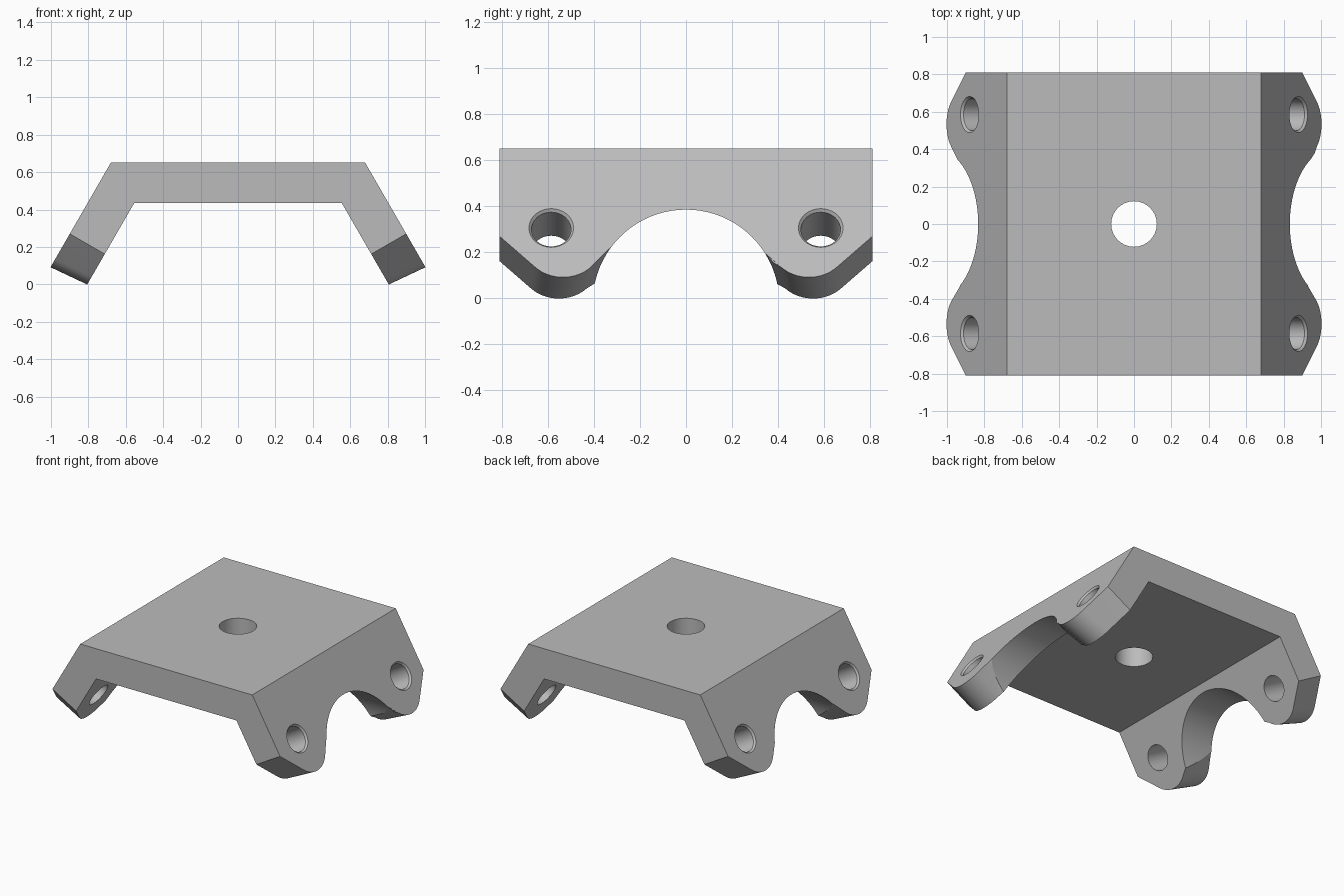
import bpy, bmesh, math
from mathutils import Vector

if "Cube" in bpy.data.objects:
    bpy.data.objects.remove(bpy.data.objects["Cube"])

grey = bpy.data.materials.new("plain_grey")
grey.use_nodes = True
colour = (0.5, 0.5, 0.5, 1)
grey.diffuse_color = colour
grey.node_tree.nodes["Principled BSDF"].inputs["Base Color"].default_value = colour

HALF_DEPTH, TOP_X, TOP_Z = 0.81, 0.68, 0.65
THICK = 0.216
SLOPE = math.radians(60)
DOWN = Vector((math.cos(SLOPE), 0, -math.sin(SLOPE)))
OUT = Vector((math.sin(SLOPE), 0, math.cos(SLOPE)))


def loft(name, rings):
    """Closed solid skinned through rings with equal point counts."""
    bm = bmesh.new()
    loops = [[bm.verts.new(p) for p in ring] for ring in rings]
    n = len(loops[0])
    bm.faces.new(loops[0])
    bm.faces.new(loops[-1])
    for a, b in zip(loops, loops[1:]):
        for i in range(n):
            j = (i + 1) % n
            bm.faces.new((a[i], a[j], b[j], b[i]))
    bmesh.ops.recalc_face_normals(bm, faces=bm.faces)
    mesh = bpy.data.meshes.new(name)
    bm.to_mesh(mesh)
    bm.free()
    mesh.materials.append(grey)
    obj = bpy.data.objects.new(name, mesh)
    bpy.context.collection.objects.link(obj)
    return obj


def on_flange(side, y, s, h):
    """Point at y, s down the sloped outer face and h out from it."""
    p = Vector((TOP_X, y, TOP_Z)) + DOWN * s + OUT * h
    p.x *= side
    return p


def circle(count):
    return [(math.cos(t), math.sin(t))
            for t in (2 * math.pi * i / count for i in range(count))]


def cut(body, cutter):
    cutter.hide_render = True
    mod = body.modifiers.new(cutter.name, "BOOLEAN")
    mod.operation = "DIFFERENCE"
    mod.solver = "EXACT"
    mod.object = cutter
    bpy.context.view_layer.objects.active = body
    bpy.ops.object.modifier_apply(modifier=mod.name)
    bpy.data.objects.remove(cutter)


# Bent plate: flat top with two sloped flanges
half = [on_flange(1, 0, 0, 0), on_flange(1, 0, 0.78, 0),
        on_flange(1, 0, 0.78, -THICK), Vector((0.555, 0, TOP_Z - THICK))]
profile = half + [Vector((-p.x, 0, p.z)) for p in reversed(half)]
body = loft("mounting_bracket", [[p + Vector((0, y, 0)) for p in profile]
                                 for y in (-HALF_DEPTH, HALF_DEPTH)])


# Rounded lobes along the lower flange edges
def lobe_edge(h):
    inset = -h / THICK
    cy, cs, r = 0.534 + 0.018 * inset, 0.475 - 0.018 * inset, 0.17
    pts = [(0.9, 0.349), (HALF_DEPTH, 0.439)]
    for i in range(17):
        a = math.radians(45 + 90 * i / 16)
        pts.append((cy + r * math.cos(a), cs + r * math.sin(a)))
    pts.append((0.3, 0.481))
    return pts + [(-y, s) for y, s in reversed(pts)] + [(-0.9, 1), (0.9, 1)]


for side in (-1, 1):
    cut(body, loft("edge_cutter", [[on_flange(side, y, s, h) for y, s in lobe_edge(h)]
                                   for h in (0.1, -0.3)]))

# Arch running straight through both flanges
cut(body, loft("arch_cutter", [[(x, 0.405 * c, -0.02 + 0.405 * s) for c, s in circle(80)]
                               for x in (-1.5, 1.5)]))

# Countersunk bolt holes square to the flanges
for side in (-1, 1):
    for y in (-0.585, 0.585):
        steps = ((0.03, 0.097), (0, 0.097), (-0.012, 0.086), (-0.3, 0.086))
        cut(body, loft("bolt_cutter", [[on_flange(side, y + r * c, 0.398 + r * s, h)
                                        for c, s in circle(32)] for h, r in steps]))

# Central hole in the top
cut(body, loft("centre_cutter", [[(0.122 * c, 0.122 * s, z) for c, s in circle(32)]
                                 for z in (0.3, 0.8)]))

bpy.ops.object.select_all(action="DESELECT")
body.select_set(True)
bpy.context.view_layer.objects.active = body
bpy.ops.object.shade_smooth_by_angle(angle=math.radians(25))
